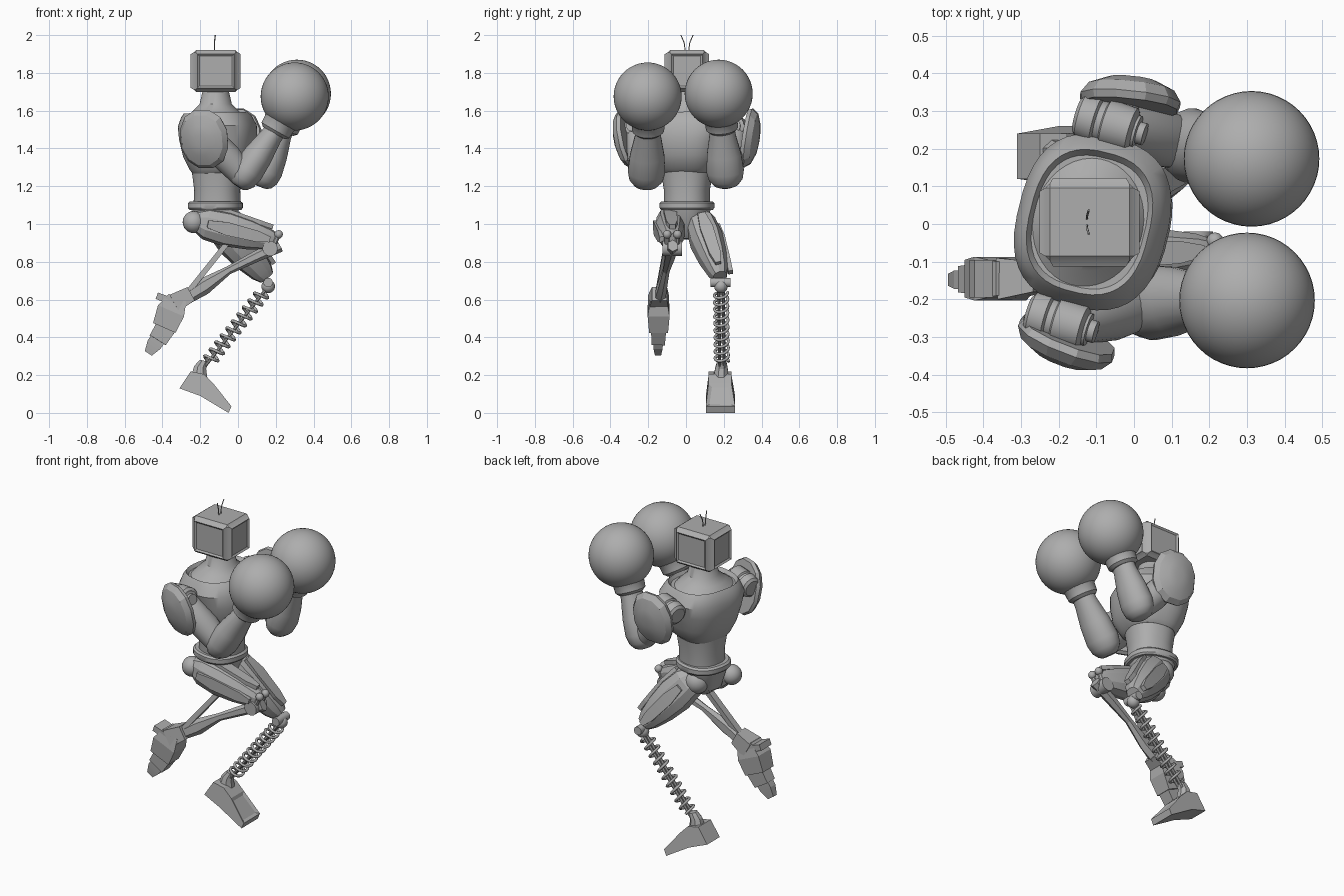
import bpy, bmesh, math
from mathutils import Vector, Matrix

cube = bpy.data.objects.get("Cube")
if cube:
    bpy.data.objects.remove(cube)

grey = bpy.data.materials.new("plain_grey")
grey.use_nodes = True
GREY = (0.42, 0.42, 0.42, 1)
grey.diffuse_color = GREY
grey.node_tree.nodes["Principled BSDF"].inputs["Base Color"].default_value = GREY


def finish(name, bm, angle=35):
    bmesh.ops.recalc_face_normals(bm, faces=bm.faces)
    me = bpy.data.meshes.new(name)
    bm.to_mesh(me)
    bm.free()
    ob = bpy.data.objects.new(name, me)
    bpy.context.collection.objects.link(ob)
    me.materials.append(grey)
    bpy.ops.object.select_all(action='DESELECT')
    ob.select_set(True)
    bpy.context.view_layer.objects.active = ob
    bpy.ops.object.shade_smooth_by_angle(angle=math.radians(angle))
    return ob


def loft(name, stations, sides=24, ref=(0, 1, 0), power=2, angle=35):
    """Skin over stations (x, y, z, half size along ref, half size across)."""
    bm = bmesh.new()
    pts = [Vector(s[:3]) for s in stations]
    axis = (pts[-1] - pts[0]).normalized()
    u = Vector(ref)
    u = (u - axis * u.dot(axis)).normalized()
    v = axis.cross(u)
    k = math.sqrt(2) if sides == 4 else 1
    rings = []
    for p, s in zip(pts, stations):
        ring = []
        for i in range(sides):
            a = 2 * math.pi * (i + 0.5) / sides
            c, d = [math.copysign(abs(t) ** (2 / power), t) for t in (math.cos(a), math.sin(a))]
            ring.append(bm.verts.new(p + u * c * s[3] * k + v * d * s[4] * k))
        rings.append(ring)
    for a, b in zip(rings, rings[1:]):
        for i in range(sides):
            j = (i + 1) % sides
            bm.faces.new((a[i], a[j], b[j], b[i]))
    bm.faces.new(rings[0])
    bm.faces.new(rings[-1])
    return finish(name, bm, angle)


def rod(name, a, b, r, sides=16, ref=(0, 1, 0), r2=None):
    return loft(name, [(*a, r, r2 or r), (*b, r, r2 or r)], sides, ref)


def ball(name, p, r, seg=24):
    bm = bmesh.new()
    bmesh.ops.create_uvsphere(bm, u_segments=seg, v_segments=seg // 2, radius=r,
                              matrix=Matrix.Translation(p))
    return finish(name, bm, 60)


def wire(name, pts, r):
    cu = bpy.data.curves.new(name, 'CURVE')
    cu.dimensions = '3D'
    cu.bevel_depth = r
    cu.bevel_resolution = 1
    cu.use_fill_caps = True
    sp = cu.splines.new('POLY')
    sp.points.add(len(pts) - 1)
    for q, p in zip(sp.points, pts):
        q.co = (*p, 1)
    cu.materials.append(grey)
    ob = bpy.data.objects.new(name, cu)
    bpy.context.collection.objects.link(ob)
    bpy.ops.object.select_all(action='DESELECT')
    ob.select_set(True)
    bpy.context.view_layer.objects.active = ob
    bpy.ops.object.convert(target='MESH')


# Boxy head with raised side panels, and two thin antennae
bm = bmesh.new()
bmesh.ops.create_cube(bm, size=1, matrix=Matrix.Translation((-0.118, 0.005, 1.81))
                      @ Matrix.Diagonal((0.235, 0.205, 0.22, 1)))
sides = [f for f in bm.faces if abs(f.normal.z) < 0.5]
bmesh.ops.bevel(bm, geom=bm.edges[:], offset=0.012, segments=1, affect='EDGES')
sides = [f for f in bm.faces if f.calc_area() > 0.02 and abs(f.normal.z) < 0.5]
bmesh.ops.inset_individual(bm, faces=sides, thickness=0.012, depth=0.015)
bmesh.ops.inset_individual(bm, faces=sides, thickness=0.014, depth=-0.008)
finish("head", bm)
for s, side in ((1, "left"), (-1, "right")):
    wire(side + "_antenna", [(-0.125, 0.005 + s * 0.008, 1.91), (-0.125, 0.005 + s * 0.015, 1.96),
                             (-0.12, 0.005 + s * 0.032, 2.0)], 0.003)

# Torso, turned a little toward the right side
turn = (0.97, -0.24, 0)


def stack(name, rows, power, sides=40):
    loft(name, [(x, 0.005, z, rx, ry) for x, z, rx, ry in rows], sides, turn, power)


stack("chest", [(-0.11, 1.27, 0.125, 0.135), (-0.105, 1.29, 0.145, 0.155),
                (-0.10, 1.36, 0.185, 0.185), (-0.105, 1.45, 0.2, 0.21),
                (-0.11, 1.52, 0.2, 0.23), (-0.115, 1.57, 0.178, 0.205),
                (-0.118, 1.59, 0.16, 0.19), (-0.118, 1.57, 0.148, 0.175)], 2.6)
stack("neck", [(-0.118, 1.56, 0.155, 0.185), (-0.118, 1.60, 0.12, 0.13),
               (-0.118, 1.635, 0.085, 0.09), (-0.118, 1.71, 0.068, 0.072)], 2)
stack("waist", [(-0.11, 1.08, 0.125, 0.12), (-0.11, 1.18, 0.12, 0.12),
                (-0.11, 1.30, 0.135, 0.14)], 2.3)
stack("belt", [(-0.12, 1.075, 0.135, 0.135), (-0.12, 1.085, 0.143, 0.142),
               (-0.12, 1.11, 0.143, 0.142), (-0.12, 1.12, 0.132, 0.132)], 2.4)
stack("pelvis", [(-0.11, 0.92, 0.05, 0.04), (-0.12, 0.97, 0.1, 0.09),
                 (-0.12, 1.08, 0.125, 0.125)], 2.4, 16)


# Arms: shoulder barrel, pad, upper arm, forearm, cuff and ball glove
def arm(side, back, front, pad, normal, elbow, wrist, glove):
    back, front, pad, elbow, wrist, glove = map(Vector, (back, front, pad, elbow, wrist, glove))
    n = Vector(normal).normalized()
    d = front - back
    rows = [(0, .045), (.06, .06), (.3, .065), (.33, .056), (.42, .056), (.45, .066),
            (.85, .062), (.9, .045), (.94, .045), (.95, .03), (1.05, .03)]
    loft(side + "_shoulder", [(*(back + d * t), r, r) for t, r in rows], 24)
    shell = [(-.02, .125), (-.02, .142), (.0, .15), (.03, .128), (.052, .075), (.058, .03)]
    loft(side + "_shoulder_pad", [(*(pad + n * t), r * 1.08, r * 0.92) for t, r in shell],
         12, (0, 0, 1), 2.2, 25)
    mid = back.lerp(front, 0.5)
    rod(side + "_pad_mount", mid, pad, 0.035)
    rows = [(0, .055), (.2, .07), (.6, .08), (1, .065)]
    loft(side + "_upper_arm", [(*mid.lerp(elbow, t), r, r) for t, r in rows], 20)
    rows = [(-.2, .04), (-.16, .065), (-.05, .09), (.12, .1), (.45, .092), (.85, .07), (1, .068)]
    loft(side + "_forearm", [(*elbow.lerp(wrist, t), r, r * 0.85) for t, r in rows], 20)
    rows = [(-.1, .068), (-.02, .085), (.2, .088), (.4, .11), (.7, .15)]
    loft(side + "_cuff", [(*wrist.lerp(glove, t), r, r) for t, r in rows], 24)
    ball(side + "_glove", glove, 0.18, 48)


arm("right", (-0.28, -0.235, 1.49), (-0.11, -0.285, 1.52), (-0.18, -0.31, 1.45),
    (-0.35, -0.9, -0.2), (0.03, -0.21, 1.25), (0.2, -0.2, 1.5), (0.3, -0.203, 1.675))
arm("left", (-0.15, 0.29, 1.49), (0.02, 0.24, 1.52), (-0.01, 0.33, 1.455),
    (0.1, 0.97, -0.15), (0.14, 0.21, 1.25), (0.24, 0.19, 1.51), (0.312, 0.173, 1.69))


# Thighs with faceted armour strips
def thigh(side, a, b, w, h):
    a, b = Vector(a), Vector(b)
    rows = [(-.1, .5), (.08, .95), (.35, 1.05), (.65, .9), (.9, .65), (1, .45)]
    loft(side + "_thigh", [(*a.lerp(b, t), w * r, h * r) for t, r in rows], 10, (0, 1, 0), 2.5, 20)
    up = (b - a).cross(Vector((0, 1, 0))).normalized()
    up *= math.copysign(1, up.z)
    for name, off in (("outer", Vector((0, w * 0.93 * (1 if side == "left" else -1), 0))),
                      ("top", up * h * 0.93)):
        strip = [(.1, .02), (.35, .035), (.75, .03), (.92, .015)]
        loft(f"{side}_thigh_{name}_strip",
             [(*(a.lerp(b, t) + off * (1.08 - 0.45 * max(t - .35, 0))),
               r if name == "top" else .012, .012 if name == "top" else r) for t, r in strip],
             4, (0, 1, 0), 2, 10)


thigh("right", (-0.2, -0.09, 1.01), (0.2, -0.07, 0.91), 0.075, 0.09)
thigh("left", (-0.1, 0.07, 1.02), (0.15, 0.18, 0.72), 0.085, 0.1)
ball("right_hip", (-0.235, -0.1, 1.01), 0.058)
ball("left_hip", (-0.13, 0.08, 1.01), 0.07)

# Right shin folded back, with knee joint and brace
rod("right_knee", (0.17, -0.125, 0.87), (0.17, -0.02, 0.87), 0.04, 16, (1, 0, 0))
for y in (-0.1, -0.045):
    ball("right_knee_knob", (0.215, y, 0.945), 0.023, 12)
    rod("right_knee_link", (0.215, y, 0.945), (0.18, y, 0.87), 0.014, 8)
loft("right_shin", [(0.22, -0.07, 0.885, .03, .035), (0.1, -0.085, 0.83, .03, .03),
                    (-0.05, -0.105, 0.755, .02, .022), (-0.18, -0.125, 0.67, .027, .045),
                    (-0.29, -0.14, 0.60, .035, .035)], 6, angle=15)
rod("right_brace", (-0.04, -0.09, 0.92), (-0.28, -0.145, 0.62), 0.02, 4, r2=0.014)

# Right foot hanging down in blocks
loft("right_ankle", [(-0.25, -0.14, 0.63, .04, .04), (-0.34, -0.145, 0.58, .055, .05)], 4, angle=10)
rod("right_heel_plate", (-0.43, -0.145, 0.62), (-0.32, -0.145, 0.58), 0.05, 4, r2=0.018)
loft("right_foot", [(-0.32, -0.145, 0.61, .045, .05), (-0.355, -0.145, 0.54, .058, .075),
                    (-0.39, -0.145, 0.45, .05, .065)], 4, angle=10)
loft("right_toe_base", [(-0.375, -0.145, 0.465, .04, .055), (-0.425, -0.147, 0.385, .035, .05)],
     4, angle=10)
loft("right_toe", [(-0.415, -0.147, 0.405, .026, .042), (-0.445, -0.148, 0.36, .024, .04),
                   (-0.475, -0.148, 0.315, .016, .022)], 4, angle=10)

# Left shin: coil spring around a thin rod
knee, ankle = Vector((0.16, 0.185, 0.67)), Vector((-0.18, 0.19, 0.24))
ball("left_knee", knee, 0.036)
rod("left_knee_pin", (0.16, 0.13, 0.69), (0.16, 0.235, 0.69), 0.025, 12, (1, 0, 0))
for s in (-1, 1):
    side_off = Vector((0, s * 0.012, 0))
    rod("left_shin_rod", knee + side_off, ankle + side_off, 0.009, 8)
axis = (ankle - knee).normalized()
u = Vector((0, 1, 0))
v = axis.cross(u)
TURNS, STEPS = 10, 16
coil = []
for i in range(TURNS * STEPS + 1):
    a = 2 * math.pi * i / STEPS
    p = knee.lerp(ankle, 0.07 + 0.86 * i / (TURNS * STEPS))
    coil.append(p + 0.036 * (u * math.cos(a) + v * math.sin(a)))
wire("left_shin_spring", coil, 0.008)

# Left foot: extruded wedge with an inset instep panel
loft("left_ankle", [(-0.205, 0.185, 0.18, .045, .05), (-0.2, 0.188, 0.24, .035, .035),
                    (-0.18, 0.19, 0.275, .025, .025)], 8, angle=20)
profile = [(-0.25, 0.22), (-0.31, 0.13), (-0.2, 0.09), (-0.05, 0.0), (-0.035, 0.035),
           (-0.13, 0.155), (-0.18, 0.205)]
bm = bmesh.new()
near = [bm.verts.new((x, 0.105 if z < 0.1 else 0.12, z)) for x, z in profile]
far = [bm.verts.new((x, 0.26 if z < 0.1 else 0.24, z)) for x, z in profile]
bm.faces.new(near)
bm.faces.new(far)
count = len(profile)
faces = [bm.faces.new((near[i], near[(i + 1) % count], far[(i + 1) % count], far[i]))
         for i in range(count)]
bmesh.ops.recalc_face_normals(bm, faces=bm.faces)
bmesh.ops.inset_individual(bm, faces=[faces[4]], thickness=0.025, depth=-0.008)
finish("left_foot", bm, 15)
